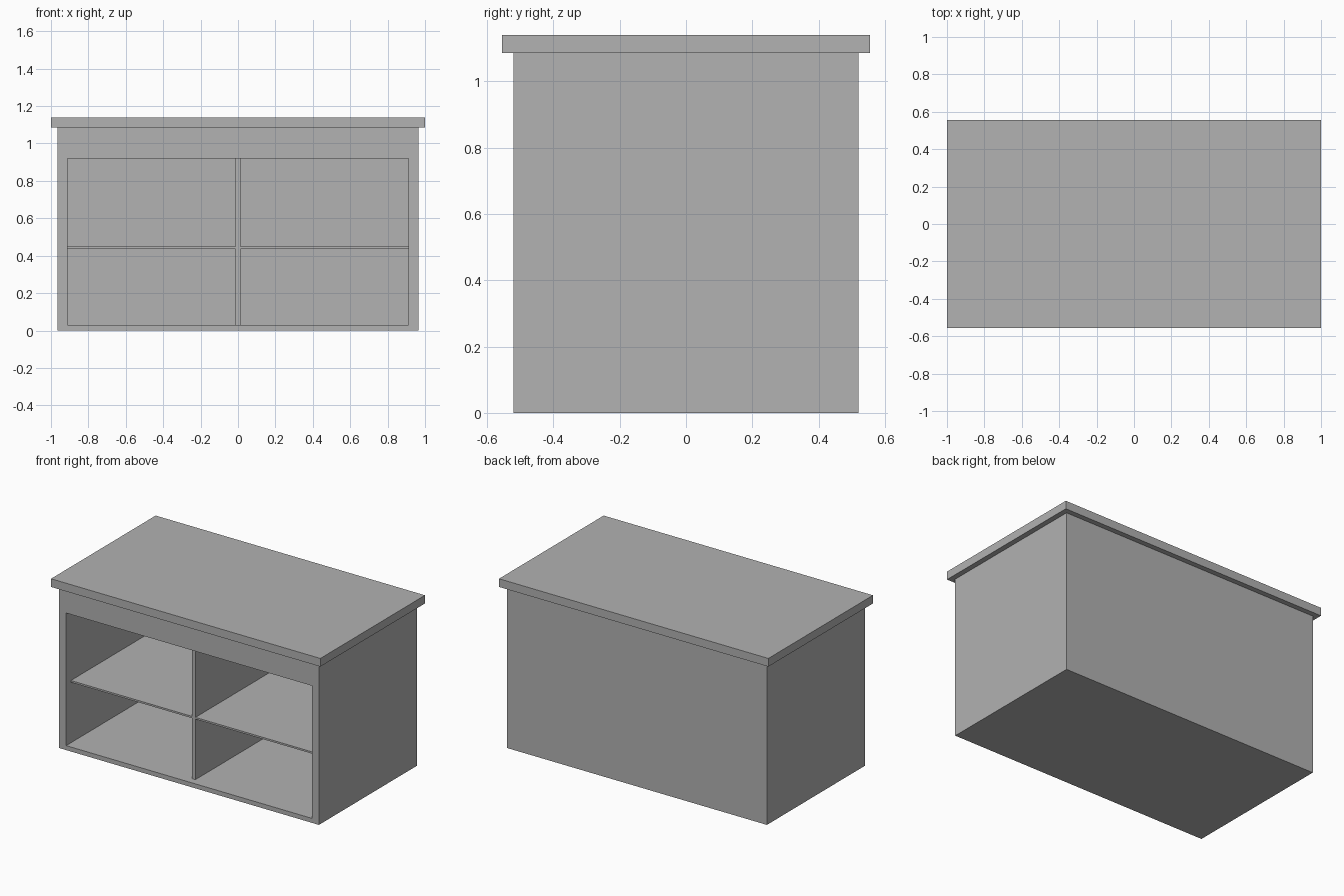
import bpy
import bmesh

cube = bpy.data.objects.get("Cube")
if cube:
    bpy.data.objects.remove(cube, do_unlink=True)

grey = bpy.data.materials.new("plain grey")
grey.use_nodes = True
COLOUR = (0.445, 0.445, 0.445, 1)
grey.diffuse_color = COLOUR
grey.node_tree.nodes["Principled BSDF"].inputs["Base Color"].default_value = COLOUR


def finish(name, bm):
    bmesh.ops.recalc_face_normals(bm, faces=bm.faces)
    mesh = bpy.data.meshes.new(name)
    bm.to_mesh(mesh)
    bm.free()
    mesh.materials.append(grey)
    obj = bpy.data.objects.new(name, mesh)
    bpy.context.collection.objects.link(obj)
    return obj


def box_mesh(half_x, y0, y1, z0, z1):
    """Box centred on x = 0."""
    bm = bmesh.new()
    bmesh.ops.create_cube(bm, size=1)
    for v in bm.verts:
        v.co.x *= 2 * half_x
        v.co.y = y0 if v.co.y < 0 else y1
        v.co.z = z0 if v.co.z < 0 else z1
    return bm


# Main dimensions
HALF_X, HALF_Y, BODY_TOP = 0.965, 0.52, 1.085
OPEN_X, OPEN_LOW, OPEN_HIGH = 0.912, 0.03, 0.92
BACK = 0.47            # inner face of the back panel
SHELF_FRONT = -0.47    # shelf and divider sit just behind the frame

# Carcass: a box whose front face is inset to the opening and pushed back
bm = box_mesh(HALF_X, -HALF_Y, HALF_Y, 0, BODY_TOP)
front = min(bm.faces, key=lambda f: f.calc_center_median().y)
bmesh.ops.inset_individual(bm, faces=[front], thickness=0.05)
for v in front.verts:
    v.co.x = OPEN_X if v.co.x > 0 else -OPEN_X
    v.co.z = OPEN_HIGH if v.co.z > BODY_TOP / 2 else OPEN_LOW
pushed = bmesh.ops.extrude_discrete_faces(bm, faces=[front])["faces"][0]
for v in pushed.verts:
    v.co.y = BACK
finish("cabinet_body", bm)

# Overhanging worktop
finish("worktop", box_mesh(1.0, -0.555, 0.555, BODY_TOP, 1.14))

# Shelf and divider, crossing flush at the front
SHELF_LOW, SHELF_HIGH = 0.436, 0.448
finish("shelf", box_mesh(OPEN_X, SHELF_FRONT, BACK, SHELF_LOW, SHELF_HIGH))
for name, z0, z1 in (("lower_divider", OPEN_LOW, SHELF_LOW),
                     ("upper_divider", SHELF_HIGH, OPEN_HIGH)):
    finish(name, box_mesh(0.013, SHELF_FRONT, BACK, z0, z1))
